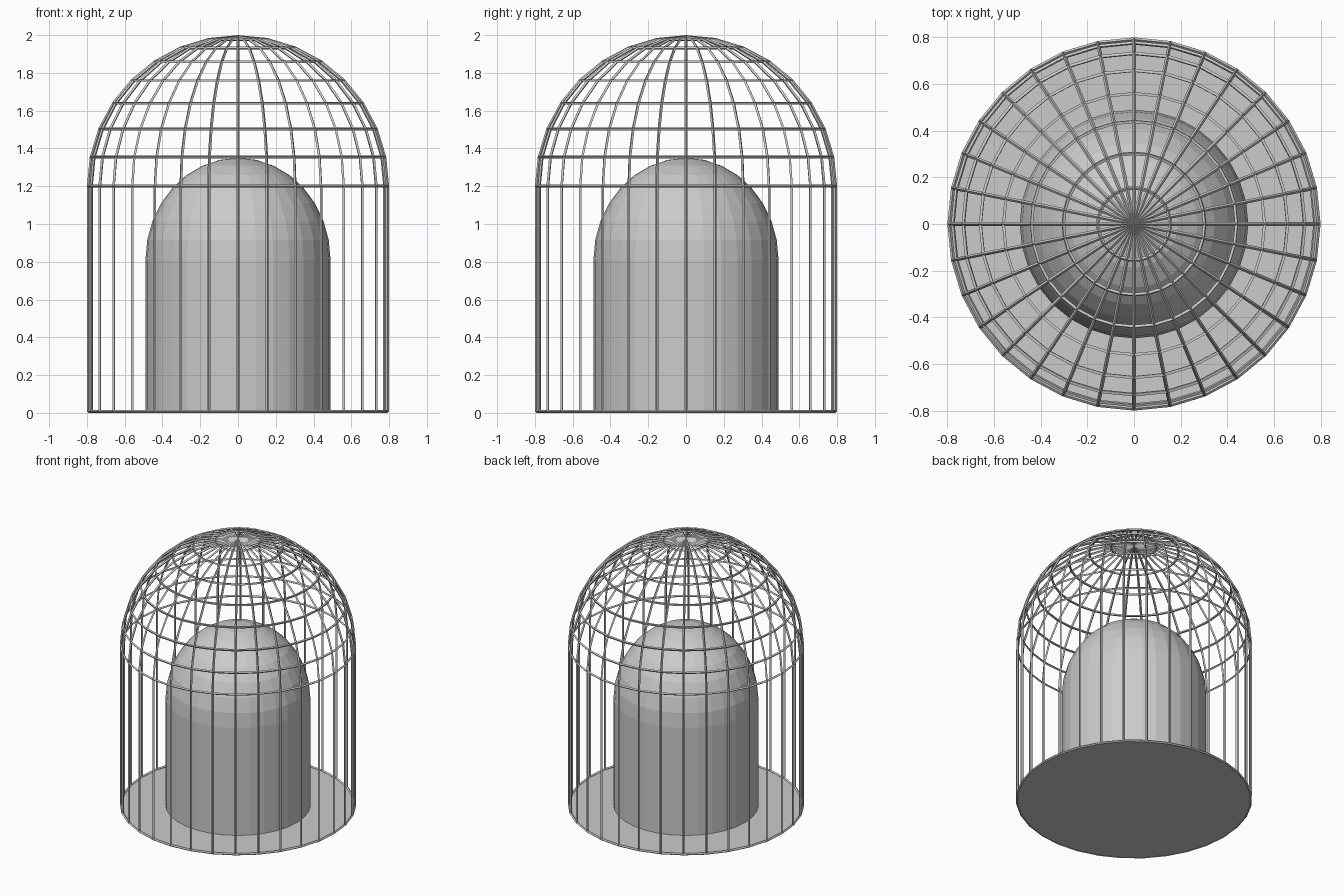
import bpy, bmesh
from math import sin, cos, pi

if "Cube" in bpy.data.objects:
    bpy.data.objects.remove(bpy.data.objects["Cube"])

SEG, RINGS = 32, 8


def domed_column(name, radius, bottom, spring, top):
    """Straight wall rising into a dome, open underneath."""
    bm = bmesh.new()
    profile = [(radius, bottom)]
    for i in range(RINGS):
        a = i * pi / 2 / RINGS
        profile.append((radius * cos(a), spring + (top - spring) * sin(a)))
    loops = [[bm.verts.new((r * cos(2 * pi * k / SEG), r * sin(2 * pi * k / SEG), z))
              for k in range(SEG)] for r, z in profile]
    for lo, hi in zip(loops, loops[1:]):
        for k in range(SEG):
            n = (k + 1) % SEG
            bm.faces.new((lo[k], lo[n], hi[n], hi[k]))
    tip = bm.verts.new((0, 0, top))
    for k in range(SEG):
        bm.faces.new((loops[-1][k], loops[-1][(k + 1) % SEG], tip))
    mesh = bpy.data.meshes.new(name)
    bm.to_mesh(mesh)
    bm.free()
    obj = bpy.data.objects.new(name, mesh)
    bpy.context.collection.objects.link(obj)
    return obj


# Wire cage
cage = domed_column("wire_cage", 0.792, 0.008, 1.2, 1.992)
wire = cage.modifiers.new("wire", 'WIREFRAME')
wire.thickness = 0.016
wire.offset = 0
wire.use_boundary = True
wire.use_even_offset = True

# Solid inner dome
domed_column("inner_dome", 0.49, 0.008, 0.81, 1.35)

# Floor disc
bpy.ops.mesh.primitive_circle_add(vertices=SEG, radius=0.795, fill_type='NGON',
                                  location=(0, 0, 0.004))
bpy.context.object.name = "floor_disc"
